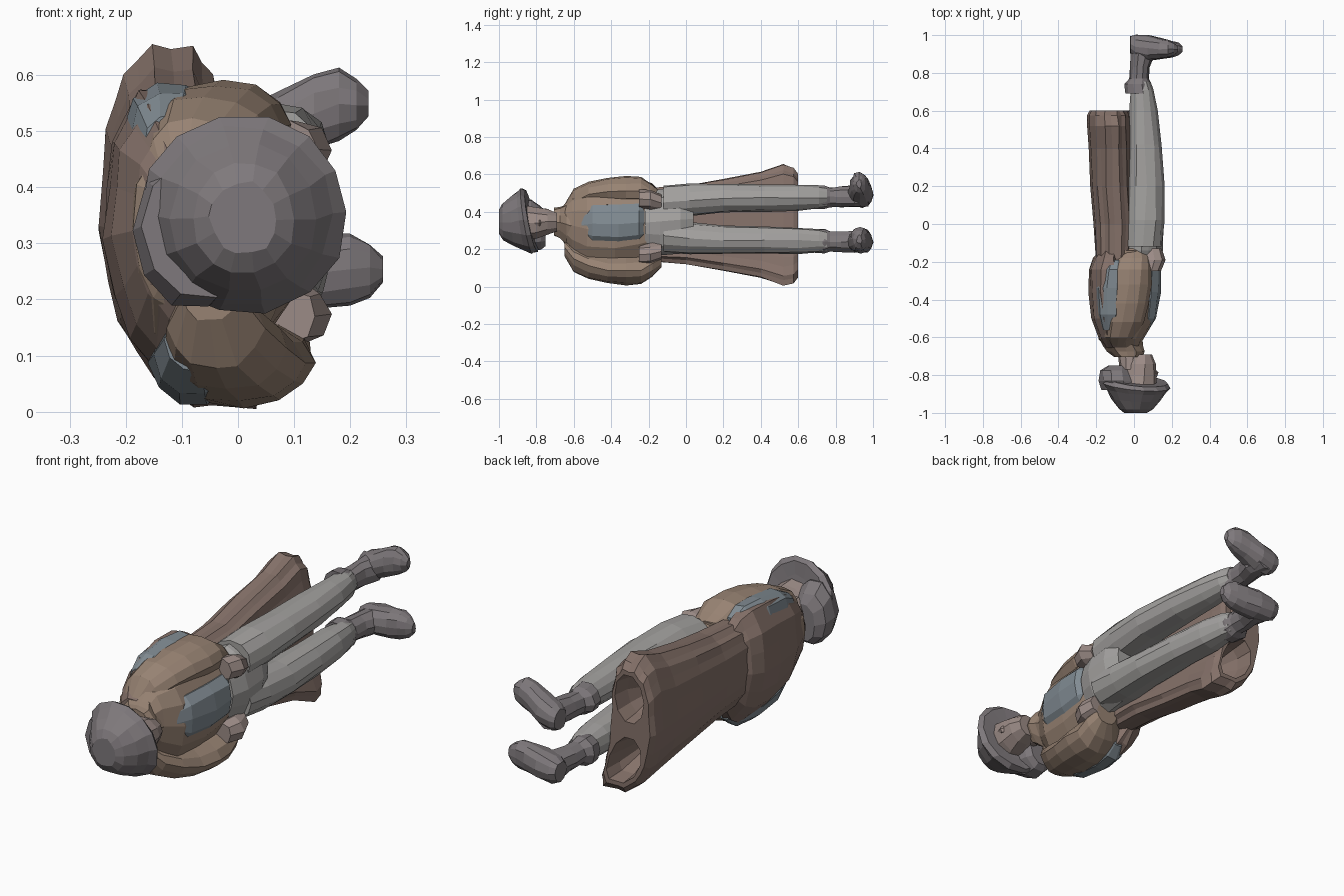
import bpy, bmesh, math, random

random.seed(4)
# A caped figure lying along y: head at -y, feet at +y, facing +x


def material(name, rgb):
    m = bpy.data.materials.new(name)
    m.diffuse_color = (*rgb, 1)
    return m


BROWN = material("brown_cloth", (0.24, 0.17, 0.145))
TAN = material("tan_cloth", (0.31, 0.225, 0.17))
BLUE = material("blue_cloth", (0.22, 0.26, 0.29))
GREY = material("grey_cloth", (0.37, 0.36, 0.35))
DARK = material("dark_leather", (0.21, 0.19, 0.20))
SKIN = material("skin", (0.33, 0.26, 0.24))


def sgn_pow(v, e):
    return math.copysign(abs(v) ** e, v)


def loft(name, mat, rings, axis="y", sides=12, square=2.0, fold=0.0, jitter=0.004):
    """Rings: (position on axis, centre a, centre b, radius a, radius b).
    a, b are x, z for the y axis and y, z for the x axis."""
    bm = bmesh.new()
    loops = []
    for t, ca, cb, ra, rb in rings:
        loop = []
        for i in range(sides):
            ang = 2 * math.pi * i / sides
            k = 1 - fold * (i % 2)
            a = ca + ra * k * sgn_pow(math.cos(ang), 2 / square) + random.uniform(-jitter, jitter)
            b = cb + rb * k * sgn_pow(math.sin(ang), 2 / square) + random.uniform(-jitter, jitter)
            loop.append(bm.verts.new((a, t, b) if axis == "y" else (t, a, b)))
        loops.append(loop)
    for p, q in zip(loops, loops[1:]):
        for i in range(sides):
            j = (i + 1) % sides
            bm.faces.new((p[i], p[j], q[j], q[i]))
    bm.faces.new(loops[0][::-1])
    bm.faces.new(loops[-1])
    bmesh.ops.recalc_face_normals(bm, faces=bm.faces)
    me = bpy.data.meshes.new(name)
    bm.to_mesh(me)
    bm.free()
    me.materials.append(mat)
    ob = bpy.data.objects.new(name, me)
    bpy.context.collection.objects.link(ob)
    return ob


def mirrored(rings, mid, side, dx=0.0):
    return [(t, a + dx, mid + side * dz, ra, rb) for t, a, dz, ra, rb in rings]


def wrap_forward(ob, low=0.08, high=0.015, front=0.04):
    """Curve a back panel forward around the body, its front face most."""
    for v in ob.data.vertices:
        d = (v.co.z - 0.34) / 0.32
        extra = front if v.co.x > -0.13 and d < 0 else 0
        v.co.x += ((high if d > 0 else low) + extra) * d * d


# Hat: domed crown with a drooping, slightly tilted brim
hat = loft("hat", DARK, [
    (-1.0, 0.01, 0.345, 0.06, 0.065), (-0.98, 0.01, 0.345, 0.09, 0.10),
    (-0.93, 0.01, 0.345, 0.13, 0.135), (-0.88, 0.01, 0.35, 0.16, 0.16),
    (-0.85, 0.01, 0.352, 0.185, 0.178), (-0.825, 0.01, 0.35, 0.165, 0.165),
    (-0.83, 0.01, 0.345, 0.10, 0.11)], sides=14)
for v in hat.data.vertices:
    w = max(0, (v.co.y + 1) / 0.17)
    v.co.y += w * (-0.19 * (v.co.z - 0.345) - 0.11 * (v.co.x - 0.01))

# Head, nose, hair and neck
loft("head", SKIN, [
    (-0.87, 0.02, 0.34, 0.10, 0.10), (-0.80, 0.025, 0.34, 0.098, 0.085),
    (-0.74, 0.035, 0.345, 0.08, 0.072), (-0.69, 0.04, 0.345, 0.055, 0.05)], sides=10)
loft("nose", SKIN, [
    (-0.82, 0.105, 0.34, 0.012, 0.012), (-0.785, 0.11, 0.34, 0.02, 0.018),
    (-0.77, 0.10, 0.34, 0.01, 0.015)], sides=6, jitter=0)
loft("hair", DARK, [
    (-0.88, -0.07, 0.33, 0.10, 0.13), (-0.83, -0.085, 0.325, 0.10, 0.145),
    (-0.775, -0.09, 0.31, 0.09, 0.12), (-0.75, -0.08, 0.30, 0.06, 0.09)], sides=10)
loft("neck", SKIN, [
    (-0.77, -0.02, 0.345, 0.06, 0.055), (-0.70, -0.03, 0.34, 0.055, 0.055),
    (-0.62, -0.05, 0.33, 0.09, 0.08)], sides=10)
loft("collar", TAN, [
    (-0.705, -0.03, 0.345, 0.075, 0.08), (-0.675, -0.04, 0.34, 0.10, 0.09),
    (-0.64, -0.06, 0.33, 0.105, 0.12), (-0.60, -0.06, 0.32, 0.11, 0.14)], sides=12, fold=0.08)

# Torso with a waistcoat panel
loft("torso", TAN, [
    (-0.66, -0.06, 0.34, 0.08, 0.09), (-0.61, -0.07, 0.33, 0.12, 0.16),
    (-0.53, -0.05, 0.31, 0.15, 0.21), (-0.38, -0.05, 0.31, 0.16, 0.22),
    (-0.25, -0.04, 0.32, 0.16, 0.20), (-0.14, -0.03, 0.34, 0.14, 0.18)], sides=14, square=2.2)
loft("waistcoat", BLUE, [
    (-0.56, 0.03, 0.33, 0.05, 0.07), (-0.50, 0.055, 0.335, 0.065, 0.10),
    (-0.36, 0.07, 0.335, 0.07, 0.11), (-0.25, 0.065, 0.34, 0.075, 0.105),
    (-0.20, 0.04, 0.345, 0.06, 0.09)], sides=10, square=2.4)

# Shoulder cape over the back
cape = loft("shoulder_cape", BROWN, [
    (-0.655, -0.09, 0.335, 0.07, 0.10), (-0.60, -0.11, 0.325, 0.08, 0.18),
    (-0.50, -0.135, 0.31, 0.09, 0.25), (-0.36, -0.15, 0.305, 0.09, 0.28),
    (-0.24, -0.15, 0.305, 0.09, 0.28), (-0.18, -0.14, 0.31, 0.075, 0.25),
    (-0.14, -0.13, 0.32, 0.05, 0.20)], sides=20, square=2.3, fold=0.05)
wrap_forward(cape, front=0)

# Long coat tails flaring toward the hem
coat = loft("coat_tails", BROWN, [
    (-0.27, -0.10, 0.325, 0.09, 0.19), (-0.18, -0.105, 0.33, 0.10, 0.20),
    (0.0, -0.105, 0.33, 0.11, 0.213), (0.2, -0.12, 0.33, 0.11, 0.248),
    (0.4, -0.127, 0.33, 0.111, 0.287), (0.52, -0.132, 0.33, 0.114, 0.33),
    (0.575, -0.135, 0.325, 0.113, 0.315), (0.6, -0.135, 0.325, 0.10, 0.28)],
    sides=28, square=2.6, fold=0.035, jitter=0.003)
wrap_forward(coat)

for side, tag in ((1, "upper"), (-1, "lower")):
    # Hollow hem behind each leg
    cutter = loft(f"hem_cutter_{tag}", DARK, mirrored([
        (0.42, -0.125, 0.13, 0.03, 0.05), (0.52, -0.13, 0.145, 0.065, 0.10),
        (0.64, -0.13, 0.145, 0.08, 0.12)], 0.325, side), sides=10, jitter=0)
    wrap_forward(cutter)
    cutter.hide_render = True
    cutter.hide_viewport = True
    mod = coat.modifiers.new(f"hollow_{tag}", "BOOLEAN")
    mod.operation = "DIFFERENCE"
    mod.solver = "EXACT"
    mod.object = cutter

    # Bent arm tucked in at the waist; the upper one lies further back
    back = -0.04 if side == 1 else 0.0
    loft(f"arm_{tag}", TAN, mirrored([
        (-0.65, -0.05, 0.09, 0.05, 0.05), (-0.60, -0.04, 0.15, 0.085, 0.075),
        (-0.52, -0.02, 0.19, 0.11, 0.075), (-0.42, 0.0, 0.21, 0.12, 0.075),
        (-0.32, 0.01, 0.213, 0.125, 0.08), (-0.24, 0.015, 0.21, 0.12, 0.078),
        (-0.18, 0.03, 0.175, 0.10, 0.075), (-0.13, 0.05, 0.15, 0.06, 0.05)],
        0.30, side, back), sides=12, fold=0.03)
    loft(f"shoulder_patch_{tag}", BLUE, mirrored([
        (-0.56, -0.08, 0.17, 0.05, 0.06), (-0.48, -0.08, 0.20, 0.07, 0.072),
        (-0.34, -0.08, 0.21, 0.08, 0.078), (-0.24, -0.07, 0.208, 0.07, 0.078),
        (-0.19, -0.06, 0.185, 0.05, 0.06)], 0.30, side, back), sides=10)
    loft(f"hand_{tag}", SKIN, mirrored([
        (-0.25, 0.09, 0.15, 0.05, 0.05), (-0.19, 0.11, 0.145, 0.056, 0.055),
        (-0.13, 0.10, 0.13, 0.045, 0.045)], 0.32, side), sides=8)

    # Baggy trouser leg
    loft(f"trouser_leg_{tag}", GREY, mirrored([
        (-0.12, 0.05, 0.09, 0.10, 0.09), (0.02, 0.06, 0.103, 0.10, 0.088),
        (0.2, 0.065, 0.112, 0.097, 0.078), (0.42, 0.06, 0.114, 0.087, 0.074),
        (0.6, 0.05, 0.115, 0.074, 0.07), (0.71, 0.042, 0.117, 0.06, 0.063),
        (0.755, 0.035, 0.117, 0.05, 0.052)], 0.36, side), sides=12, square=2.2, fold=0.03)

    # Boot shaft with a turned top
    loft(f"boot_shaft_{tag}", DARK, mirrored([
        (0.69, 0.025, 0.118, 0.07, 0.066), (0.74, 0.022, 0.118, 0.07, 0.066),
        (0.77, 0.028, 0.118, 0.052, 0.054), (0.83, 0.032, 0.12, 0.05, 0.056),
        (0.90, 0.045, 0.122, 0.064, 0.06), (0.975, 0.035, 0.122, 0.05, 0.052)],
        0.36, side), sides=10)

    # Foot, the upper one splayed outward
    splay, reach = (0.065, 0.9) if side == 1 else (-0.015, 1.0)
    loft(f"boot_foot_{tag}", DARK, [
        (x * reach, cy, 0.36 + side * (0.122 + s * splay), ry, rz) for x, cy, s, ry, rz in (
            (-0.02, 0.95, 0, 0.045, 0.045), (0.01, 0.94, 0, 0.06, 0.06),
            (0.08, 0.932, 0.3, 0.068, 0.066), (0.15, 0.927, 0.8, 0.054, 0.068),
            (0.20, 0.927, 1, 0.045, 0.064), (0.235, 0.927, 1, 0.032, 0.048),
            (0.258, 0.927, 1, 0.013, 0.022))],
        axis="x", sides=12, square=2.2)

# Hips and shirt hem
loft("hips", GREY, [
    (-0.22, 0.03, 0.34, 0.10, 0.15), (-0.14, 0.04, 0.345, 0.11, 0.18),
    (-0.03, 0.045, 0.355, 0.11, 0.18), (0.04, 0.04, 0.36, 0.09, 0.13)], sides=16, fold=0.04)
